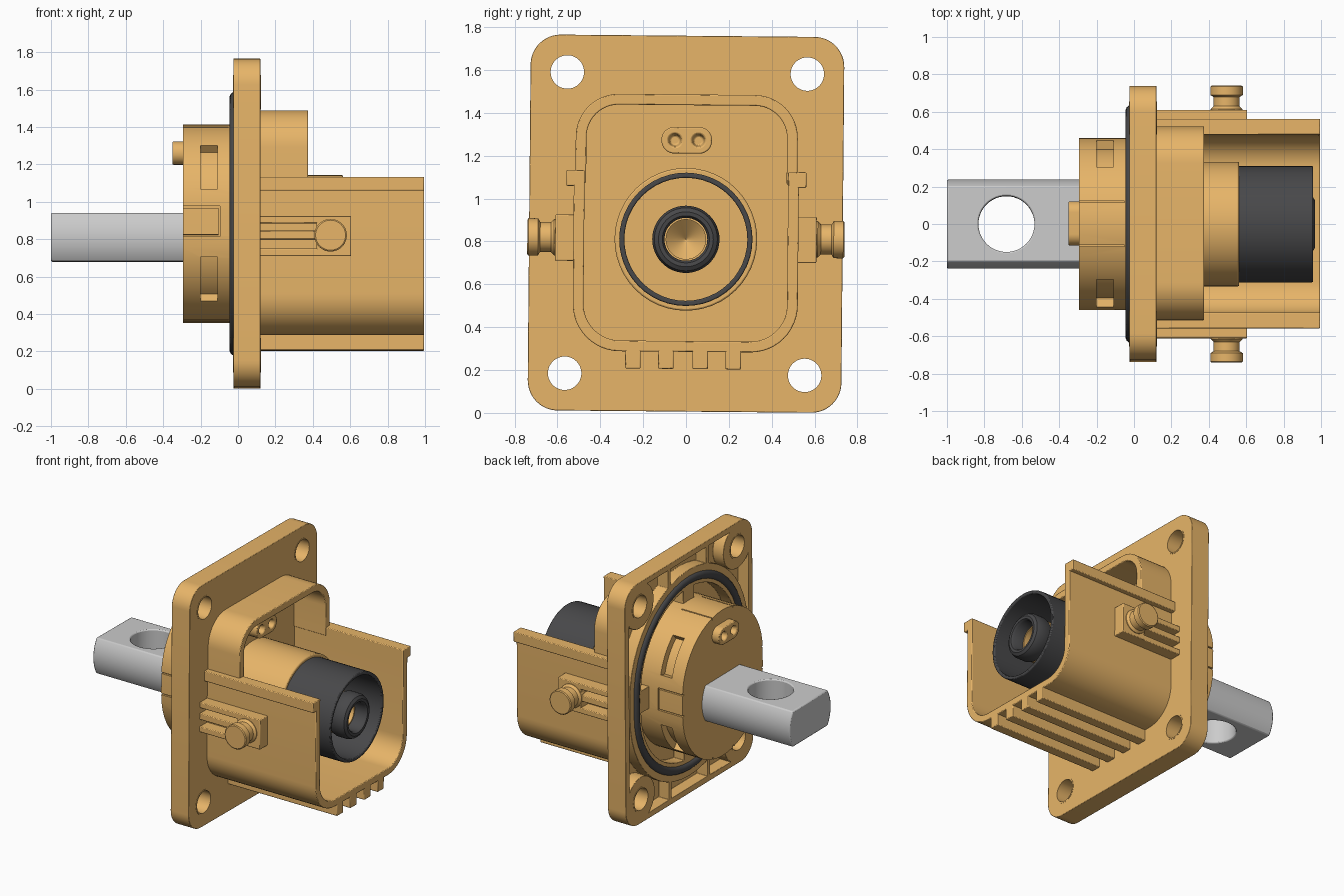
import bpy, bmesh
from math import sin, cos, radians, pi
from mathutils import Matrix, Vector

if "Cube" in bpy.data.objects:
    bpy.data.objects.remove(bpy.data.objects["Cube"])

def material(name, rgb):
    m = bpy.data.materials.new(name)
    m.diffuse_color = (*rgb, 1)
    m.use_nodes = True
    m.node_tree.nodes["Principled BSDF"].inputs["Base Color"].default_value = m.diffuse_color
    return m

ORANGE = material("orange_plastic", (0.80, 0.46, 0.14))
DARK = material("dark_rubber", (0.065, 0.065, 0.068))
CZ = 0.883      # flange centre height
PZ = 0.81       # contact axis height
parts = []

# ---- outline helpers ----
def arc(cy, cz, r, a0, a1, n=12):
    return [(cy + r * cos(radians(a0 + (a1 - a0) * i / n)),
             cz + r * sin(radians(a0 + (a1 - a0) * i / n))) for i in range(n + 1)]

def rrect(hy, hz, r, cy=0.0, cz=0.0):
    """Rounded rectangle; also gives stadiums and circles."""
    pts = []
    for k, (sy, sz) in enumerate([(1, 1), (-1, 1), (-1, -1), (1, -1)]):
        pts += arc(cy + sy * (hy - r), cz + sz * (hz - r), r, 90 * k, 90 * k + 90)
    return pts

def circle(r, cy=0.0, cz=PZ):
    return rrect(r, r, r, cy, cz)

def oval(r):
    return rrect(r, r + 0.07, r, 0, CZ)

def along_x(outline, x):
    return [(x, a, b) for a, b in outline]

# ---- mesh helpers ----
def loft(name, rings, mat=ORANGE, cyclic=False, bevel=0.0, keep=True):
    bm = bmesh.new()
    vs = [[bm.verts.new(p) for p in r] for r in rings]
    n = len(rings[0])
    for k in range(len(rings) if cyclic else len(rings) - 1):
        a, b = vs[k], vs[(k + 1) % len(vs)]
        for i in range(n):
            j = (i + 1) % n
            bm.faces.new((a[i], a[j], b[j], b[i]))
    if not cyclic:
        bm.faces.new(vs[0])
        bm.faces.new(vs[-1])
    bmesh.ops.remove_doubles(bm, verts=bm.verts, dist=1e-5)
    bmesh.ops.recalc_face_normals(bm, faces=bm.faces)
    me = bpy.data.meshes.new(name)
    bm.to_mesh(me)
    bm.free()
    ob = bpy.data.objects.new(name, me)
    bpy.context.collection.objects.link(ob)
    if mat:
        me.materials.append(mat)
    if keep:
        parts.append((ob, bevel))
    return ob

def prism(name, outline, x0, x1, **kw):
    return loft(name, [along_x(outline, x0), along_x(outline, x1)], **kw)

def box(name, x0, x1, y0, y1, z0, z1, **kw):
    return prism(name, [(y0, z0), (y1, z0), (y1, z1), (y0, z1)], x0, x1, **kw)

def tube(name, outer, inner, x0, x1, **kw):
    return loft(name, [along_x(outer, x0), along_x(outer, x1),
                       along_x(inner, x1), along_x(inner, x0)], cyclic=True, **kw)

def cut(ob, cutters):
    for c in cutters:
        m = ob.modifiers.new("cut", 'BOOLEAN')
        m.operation, m.solver, m.object = 'DIFFERENCE', 'EXACT', c
        bpy.context.view_layer.objects.active = ob
        bpy.ops.object.modifier_apply(modifier=m.name)
        bpy.data.objects.remove(c)

TMP = dict(keep=False)
holes = [(sy * 0.56, CZ + sz * 0.703) for sy in (1, -1) for sz in (1, -1)]

# ---- flange with mounting holes and pocketed back ----
flange = prism("flange", rrect(0.732, 0.877, 0.14, 0, CZ), -0.025, 0.12, bevel=0.012)
pockets = prism("pocket_cutter", rrect(0.685, 0.835, 0.1, 0, CZ), -0.1, 0.06, **TMP)
cut(pockets, [prism("c", oval(0.68), -0.2, 0.2, **TMP)]
    + [prism("c", circle(0.16, y, z), -0.2, 0.2, **TMP) for y, z in holes]
    + [box("c", -0.2, 0.2, y - 0.015, y + 0.015, -1, 3, **TMP) for y in (-0.22, 0.22)])
channel = tube("channel_cutter", oval(0.55), oval(0.44), -0.1, 0.06, **TMP)
cut(channel, [box("c", -0.2, 0.2, -2, 2, CZ - 0.08, CZ + 0.08, **TMP),
              box("c", -0.2, 0.2, -0.06, 0.06, -1, 3, **TMP)])
cut(flange, [pockets, channel] + [prism("c", circle(0.085, y, z), -0.2, 0.3, **TMP) for y, z in holes])
for y, z in holes:
    tube("hole_bushing", circle(0.088, y, z), circle(0.078, y, z), -0.027, 0.122)

# ---- seal ring on the back of the flange ----
loft("seal_ring", [along_x(oval(0.605 + 0.03 * cos(t)), -0.017 + 0.028 * sin(t))
                   for t in [2 * pi * i / 14 for i in range(14)]], mat=DARK, cyclic=True)

# ---- rear body with clip windows and seam lines ----
body = prism("rear_body", oval(0.46), -0.295, 0.08, bevel=0.006)
cutters = []
for cz, a0, a1 in [(CZ + 0.07, 14, 49), (CZ + 0.07, 131, 166),
                   (CZ - 0.07, 194, 229), (CZ - 0.07, 311, 346)]:
    seg = arc(0, cz, 0.41, a0, a1) + arc(0, cz, 0.52, a1, a0)
    cutters.append(prism("c", seg, -0.2, -0.11, **TMP))
for s in (1, -1):
    ya, yb = sorted((s * 0.445, s * 0.6))
    for z in (0.815, 0.968):
        cutters.append(box("c", -0.4, -0.096, ya, yb, z - 0.005, z + 0.005, **TMP))
    cutters.append(box("c", -0.104, -0.096, ya, yb, 0.815, 0.968, **TMP))
    for y in (-0.12, 0.115):
        za, zb = sorted((CZ + s * 0.5, CZ + s * 0.7))
        cutters.append(box("c", -0.4, -0.05, y - 0.004, y + 0.004, za, zb, **TMP))
cut(body, cutters)

# ---- pilot sockets, front and rear ----
for name, x0, x1, z in [("front_pilot_socket", 0.1, 0.23, 1.272), ("rear_pilot_socket", -0.35, -0.28, 1.26)]:
    pilot = prism(name, rrect(0.118, 0.062, 0.06, 0, z), x0, x1, bevel=0.006)
    tip, out = (x1, 0.1) if x1 > 0 else (x0, -0.1)
    inner = tip - out * 0.5
    for y in (-0.055, 0.055):
        cut(pilot, [loft("c", [along_x(circle(0.022, y, z), inner), along_x(circle(0.032, y, z), tip),
                               along_x(circle(0.05, y, z), tip + out * 0.2)], **TMP)])

# ---- shroud: lower U wall, upper hood, rim ledges, bottom ribs ----
def u_wall(hy, zc, zo, r, t, up):
    """U-shaped wall closed at zc and open at zo; up=-1 closes at the bottom."""
    pts = []
    for h, rr, z in ((hy, r, zc), (hy - t, r - t, zc - up * t)):
        c = z - up * rr
        half = [(-h, zo)] + arc(-h + rr, c, rr, 180, 180 - up * 90) + \
            arc(h - rr, c, rr, up * 90, 0) + [(h, zo)]
        pts += half if h == hy else half[::-1]
    return pts

prism("lower_shroud", u_wall(0.525, 0.285, 1.128, 0.22, 0.05, -1), 0.11, 0.995, bevel=0.005)
prism("upper_hood", u_wall(0.518, 1.486, 1.07, 0.2, 0.05, 1), 0.11, 0.375, bevel=0.005)
for y in (-0.242, -0.088, 0.072, 0.226):
    box("bottom_rib", 0.11, 0.995, y - 0.036, y + 0.036, 0.205, 0.3, bevel=0.005)

# ---- side rails, latch blocks and latch pegs ----
for s in (1, -1):
    def side(name, x0, x1, y0, y1, z0, z1, b=0.005):
        a, c = sorted((s * y0, s * y1))
        box(name, x0, x1, a, c, z0, z1, bevel=b)
    side("rim_ledge", 0.11, 0.995, 0.5, 0.56, 1.055, 1.128)
    side("latch_block", 0.42, 0.605, 0.5, 0.61, 0.705, 0.92)
    for z0, z1 in ((0.705, 0.745), (0.795, 0.84), (0.88, 0.92)):
        side("latch_rib", 0.11, 0.45, 0.5, 0.61, z0, z1)
    loft("latch_peg", [[(a, s * y, b) for a, b in circle(r, 0.495, 0.815)]
                       for y, r in ((0.58, 0.085), (0.615, 0.085), (0.63, 0.07), (0.68, 0.07),
                                    (0.69, 0.087), (0.735, 0.087), (0.74, 0.08))])

# ---- contact: collar, insulating sleeve, socket pin, tip cap ----
tube("contact_collar", circle(0.333), circle(0.3), 0.11, 0.562, bevel=0.008)
tube("insulating_sleeve", circle(0.311), circle(0.287), 0.2, 0.957, mat=DARK, bevel=0.006)
prism("collar_floor", circle(0.3), 0.12, 0.4)
loft("socket_pin", [along_x(circle(r), x) for x, r in
                    ((0.3, 0.145), (0.87, 0.145), (0.87, 0.092), (0.6, 0.092), (0.52, 0.001))])
loft("pin_tip_cap", [along_x(circle(r), x) for x, r in
                     ((0.84, 0.1), (0.84, 0.15), (0.86, 0.157), (0.93, 0.157), (0.955, 0.147),
                      (0.967, 0.128), (0.965, 0.11), (0.95, 0.1))], mat=DARK, cyclic=True)

# ---- busbar terminal: round bar with two flats and a bolt hole ----
bar_outline = arc(0, PZ, 0.238, -33, 33) + arc(0, PZ, 0.238, 147, 213)
bar = prism("busbar_terminal", bar_outline, -1.0, -0.1, mat=None, bevel=0.008)
cut(bar, [loft("c", [[(a, b, z) for a, b in circle(0.15, -0.682, 0)] for z in (0.4, 1.2)],
               mat=None, keep=False)])

# ---- small tilt of the whole part, edge bevels and shading ----
pivot = Vector((0, 0, CZ))
tilt = Matrix.Translation(pivot) @ Matrix.Rotation(-0.009, 4, 'X') @ Matrix.Translation(-pivot)
for ob, width in parts:
    ob.data.transform(tilt)
    if width:
        m = ob.modifiers.new("edge_bevel", 'BEVEL')
        m.width, m.segments, m.limit_method, m.angle_limit = width, 2, 'ANGLE', radians(50)
    bpy.ops.object.select_all(action='DESELECT')
    ob.select_set(True)
    bpy.context.view_layer.objects.active = ob
    bpy.ops.object.shade_smooth_by_angle(angle=radians(35))
